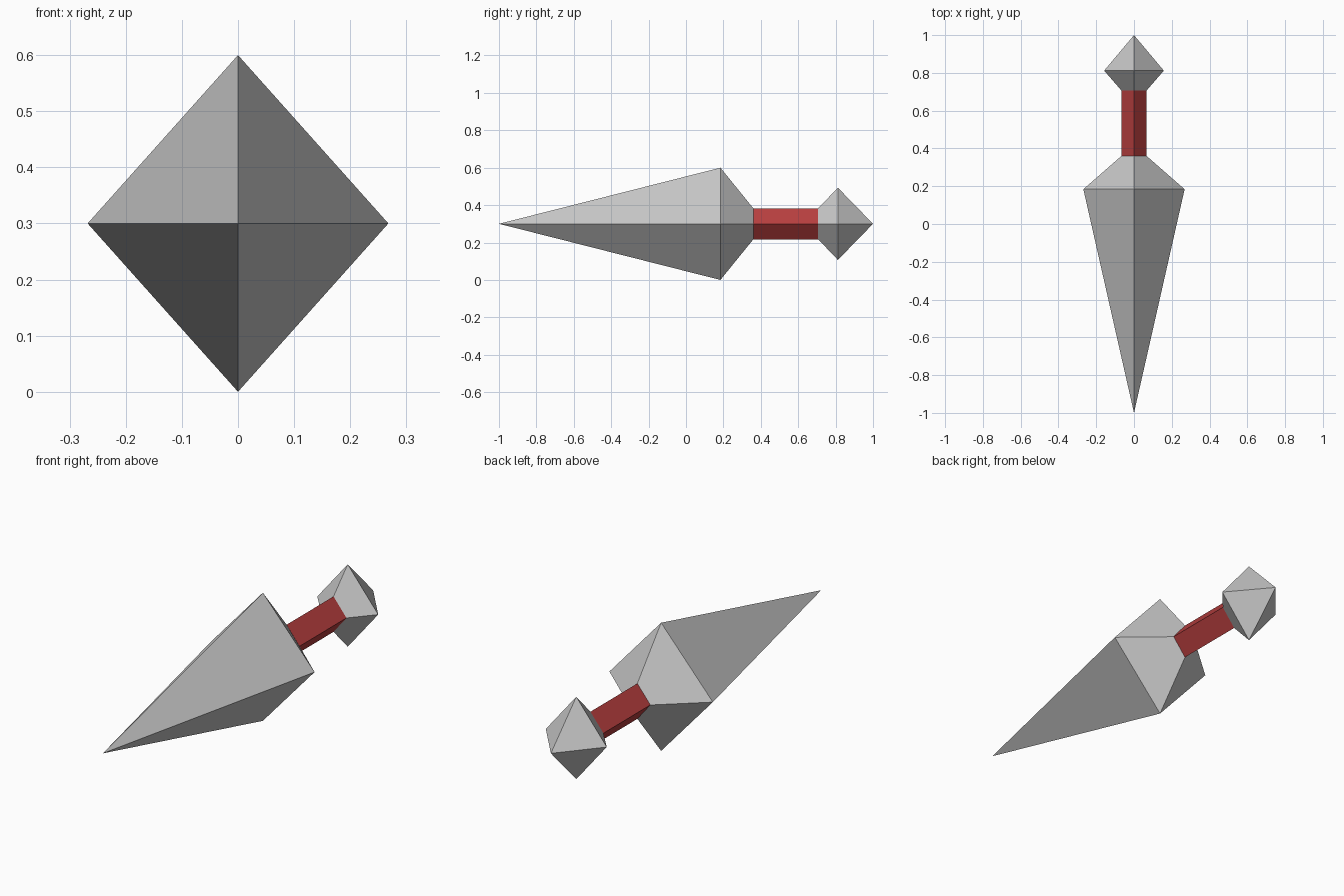
import bpy
import bmesh

old = bpy.data.objects.get("Cube")
if old:
    bpy.data.objects.remove(old, do_unlink=True)

AXIS_Z = 0.3


def material(name, color):
    mat = bpy.data.materials.new(name)
    mat.use_nodes = True
    mat.diffuse_color = color
    mat.node_tree.nodes["Principled BSDF"].inputs["Base Color"].default_value = color
    return mat


def diamond_loft(name, stations, mat):
    """Loft four-sided diamond sections (y, half width, half height) along y."""
    bm = bmesh.new()
    rings = []
    for y, w, h in stations:
        if w == 0:
            rings.append([bm.verts.new((0, y, AXIS_Z))])
        else:
            corners = [(w, 0), (0, h), (-w, 0), (0, -h)]
            rings.append([bm.verts.new((x, y, AXIS_Z + z)) for x, z in corners])
    for a, b in zip(rings, rings[1:]):
        for i in range(4):
            j = (i + 1) % 4
            quad = [a[i % len(a)], a[j % len(a)], b[j % len(b)], b[i % len(b)]]
            bm.faces.new(list(dict.fromkeys(quad)))
    # Close blunt ends
    for ring in (rings[0], rings[-1]):
        if len(ring) == 4:
            bm.faces.new(ring)
    bmesh.ops.recalc_face_normals(bm, faces=bm.faces)
    mesh = bpy.data.meshes.new(name)
    bm.to_mesh(mesh)
    bm.free()
    mesh.materials.append(mat)
    obj = bpy.data.objects.new(name, mesh)
    bpy.context.collection.objects.link(obj)
    return obj


steel = material("steel_grey", (0.57, 0.57, 0.57, 1))
red = material("grip_red", (0.48, 0.05, 0.05, 1))

# Grip section shared by the neighbouring parts
GRIP = (0.067, 0.083)
GRIP_FRONT, GRIP_BACK = 0.36, 0.707

# Long pointed blade tapering back into the grip
diamond_loft("blade", [(-1, 0, 0), (0.184, 0.268, 0.3), (GRIP_FRONT, *GRIP)], steel)
# Diamond-section grip
diamond_loft("grip", [(GRIP_FRONT, *GRIP), (GRIP_BACK, *GRIP)], red)
# Faceted pommel with a pointed end
diamond_loft("pommel", [(GRIP_BACK, *GRIP), (0.812, 0.158, 0.193), (1, 0, 0)], steel)
